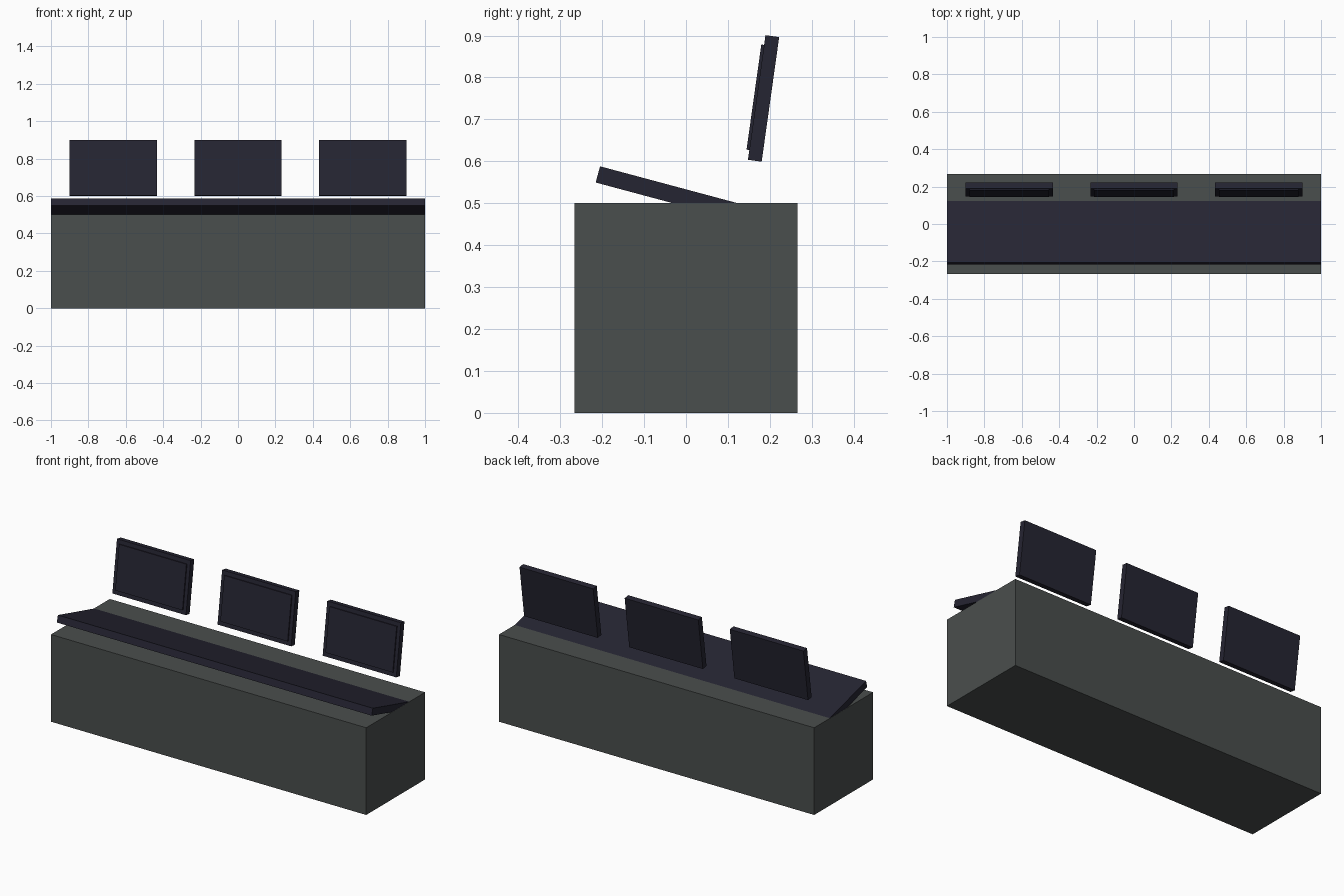
import bpy
from math import radians
from mathutils import Matrix, Vector

default = bpy.data.objects.get("Cube")
if default:
    bpy.data.objects.remove(default, do_unlink=True)


def material(name, rgb):
    mat = bpy.data.materials.new(name)
    mat.use_nodes = True
    colour = (*rgb, 1)
    mat.diffuse_color = colour
    mat.node_tree.nodes["Principled BSDF"].inputs["Base Color"].default_value = colour
    return mat


def box(name, size, centre, mat, tilt=0.0, offset=(0, 0, 0)):
    """Box tilted about x around its centre; offset is along its own tilted axes."""
    bpy.ops.mesh.primitive_cube_add(size=1)
    obj = bpy.context.object
    obj.name = name
    turn = Matrix.Rotation(radians(tilt), 4, "X")
    place = Matrix.Translation(centre) @ turn @ Matrix.Translation(offset)
    obj.data.transform(Matrix.Diagonal((*size, 1)))
    obj.matrix_world = place
    obj.data.materials.append(mat)
    return obj


grey = material("desk grey", (0.0685, 0.0762, 0.0742))
dark = material("dark slate", (0.0187, 0.018, 0.0319))

# Desk body
box("desk_base", (2, 0.533, 0.5), (0, 0, 0.25), grey)

# Sloping control panel sunk into the desk top
box("control_panel", (1.998, 0.4, 0.04), (0, -0.017, 0.517), dark, tilt=-15)

# Row of floating monitors, each with a raised screen
for label, x in (("right", -0.667), ("centre", 0), ("left", 0.667)):
    centre = Vector((x, 0.185, 0.75))
    box(label + "_monitor", (0.467, 0.033, 0.3), centre, dark, tilt=-8)
    box(label + "_screen", (0.427, 0.013, 0.253), centre, dark, tilt=-8,
        offset=(0, -0.0167, 0))
